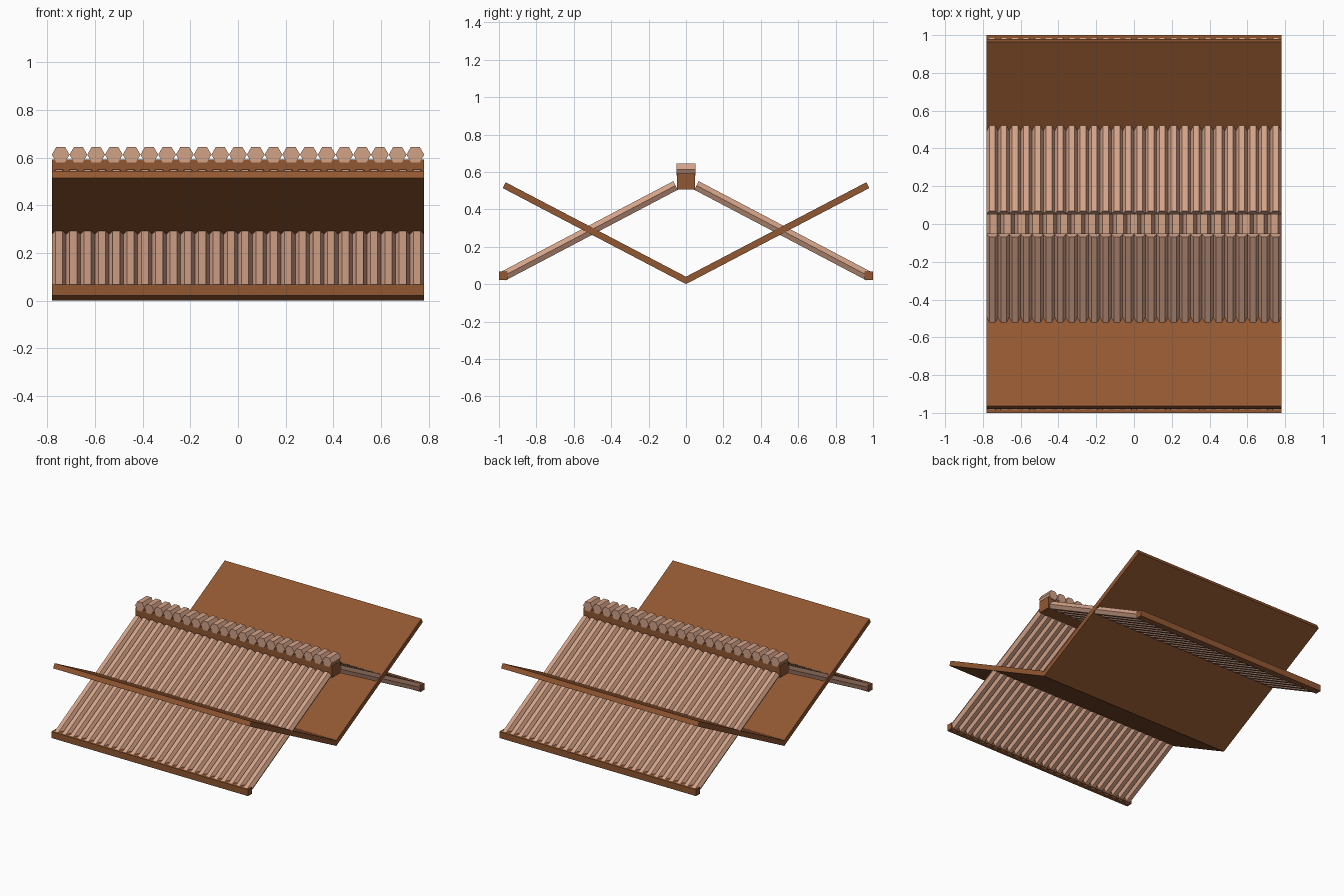
import bpy, bmesh, math
from mathutils import Vector

cube = bpy.data.objects.get("Cube")
if cube:
    bpy.data.objects.remove(cube, do_unlink=True)

HALF = 0.78          # half the roof width


def material(name, rgb):
    m = bpy.data.materials.new(name)
    m.use_nodes = True
    m.diffuse_color = (*rgb, 1)
    m.node_tree.nodes["Principled BSDF"].inputs["Base Color"].default_value = (*rgb, 1)
    return m


wood = material("brown wood", (0.285, 0.095, 0.031))
clay = material("pale clay", (0.65, 0.36, 0.245))


def finish(bm, name, mat):
    bmesh.ops.recalc_face_normals(bm, faces=bm.faces)
    mesh = bpy.data.meshes.new(name)
    bm.to_mesh(mesh)
    bm.free()
    mesh.materials.append(mat)
    obj = bpy.data.objects.new(name, mesh)
    bpy.context.collection.objects.link(obj)
    return obj


def prism(bm, section, start, end):
    """Sweep a section (x, height) straight from start to end, both (y, z)."""
    a, b = Vector((0, *start)), Vector((0, *end))
    d = (b - a).normalized()
    up = Vector((0, -d.z, d.y)) if d.y > 0 else Vector((0, d.z, -d.y))
    rings = [[bm.verts.new(p + Vector((x, 0, 0)) + up * h) for x, h in section]
             for p in (a, b)]
    bm.faces.new(rings[0])
    bm.faces.new(rings[1])
    n = len(section)
    for i in range(n):
        j = (i + 1) % n
        bm.faces.new((rings[0][i], rings[0][j], rings[1][j], rings[1][i]))


def board(name, thickness, start, end):
    bm = bmesh.new()
    t = thickness / 2
    prism(bm, [(-HALF, -t), (HALF, -t), (HALF, t), (-HALF, t)], start, end)
    return finish(bm, name, wood)


def tile_row(name, count, start, end):
    """Row of touching hexagonal tiles with flat tops."""
    bm = bmesh.new()
    r = HALF / count
    for i in range(count):
        cx = -HALF + r * (2 * i + 1)
        hexagon = [(cx + r * math.cos(k * math.pi / 3), r * math.sin(k * math.pi / 3))
                   for k in range(6)]
        prism(bm, hexagon, start, end)
    return finish(bm, name, clay)


# Front and back slopes, eaves and valley panels
for side, s in (("front", -1), ("back", 1)):
    tile_row(side + "_slope_tiles", 26, (s * 0.977, 0.043), (s * 0.056, 0.5275))
    board(side + "_eave_board", 0.046, (s * 1.0, 0.045), (s * 0.955, 0.045))
    board(side + "_valley_panel", 0.035, (s * -0.0085, 0.0155), (s * 0.972, 0.529))

# Ridge beam and its cap tiles
board("ridge_beam", 0.086, (-0.047, 0.549), (0.047, 0.549))
tile_row("ridge_tiles", 21, (-0.052, 0.612), (0.052, 0.612))
